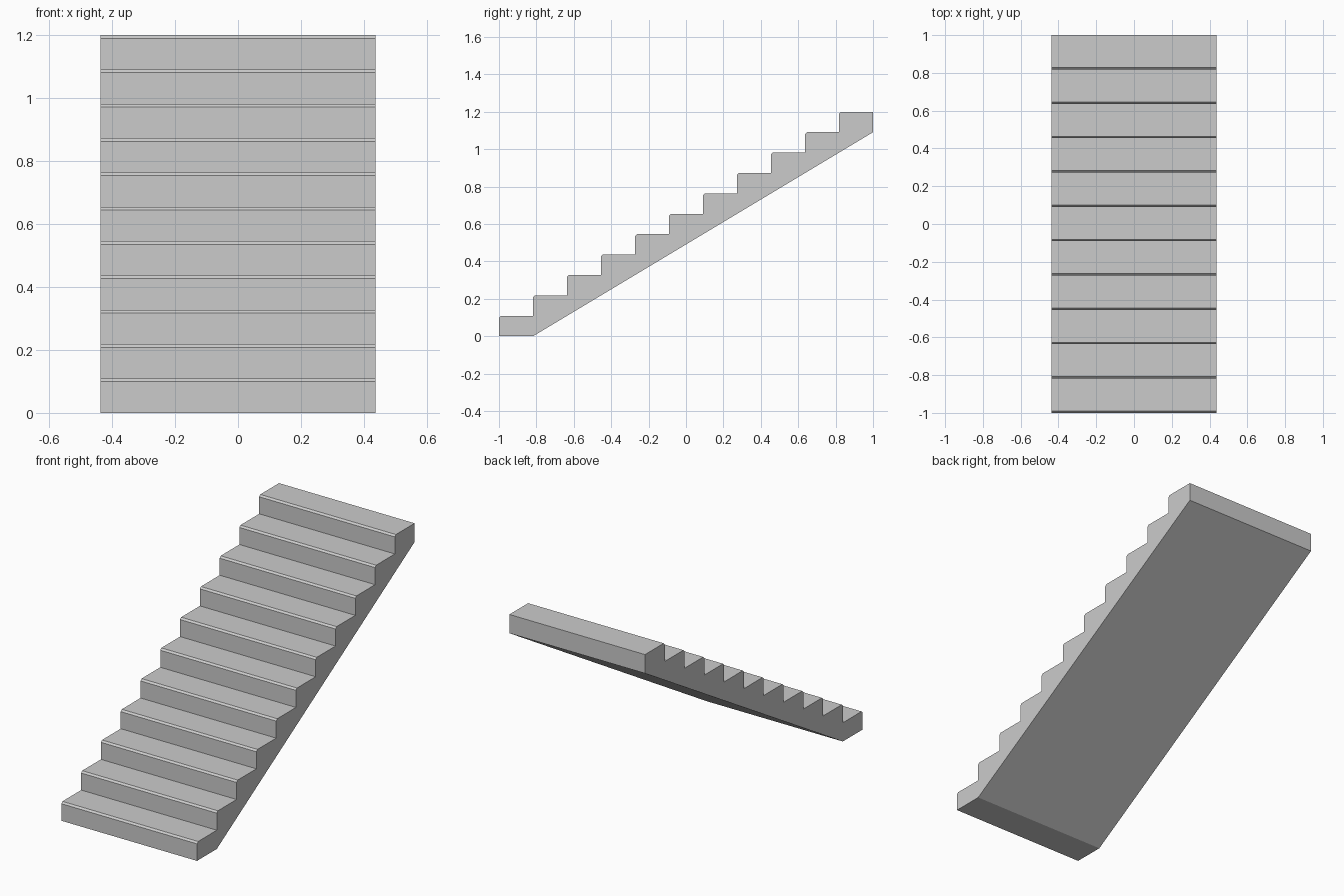
import bpy, bmesh

if "Cube" in bpy.data.objects:
    bpy.data.objects.remove(bpy.data.objects["Cube"])

STEPS = 11
RUN, RISE = 2.0 / STEPS, 1.2 / STEPS
HALF_WIDTH = 0.4365
NOSE = 0.01

# Side profile (y, z): a riser, chamfered nosing and tread for every step
profile = [(-1.0, 0.0)]
for i in range(STEPS):
    y, z = -1 + i * RUN, (i + 1) * RISE
    profile += [(y, z - NOSE), (y + NOSE, z), (y + RUN, z)]

# Back edge and sloped underside down to the flat foot
profile += [(1.0, 1.2 - RISE), (-1 + RUN, 0.0)]

# Extrude the profile across the width
bm = bmesh.new()
side = bm.faces.new([bm.verts.new((-HALF_WIDTH, y, z)) for y, z in profile])
ext = bmesh.ops.extrude_face_region(bm, geom=[side], use_keep_orig=True)
moved = [g for g in ext["geom"] if isinstance(g, bmesh.types.BMVert)]
bmesh.ops.translate(bm, verts=moved, vec=(2 * HALF_WIDTH, 0, 0))
bmesh.ops.recalc_face_normals(bm, faces=bm.faces[:])

mesh = bpy.data.meshes.new("stair_flight")
bm.to_mesh(mesh)
bm.free()
stairs = bpy.data.objects.new("stair_flight", mesh)
bpy.context.collection.objects.link(stairs)
